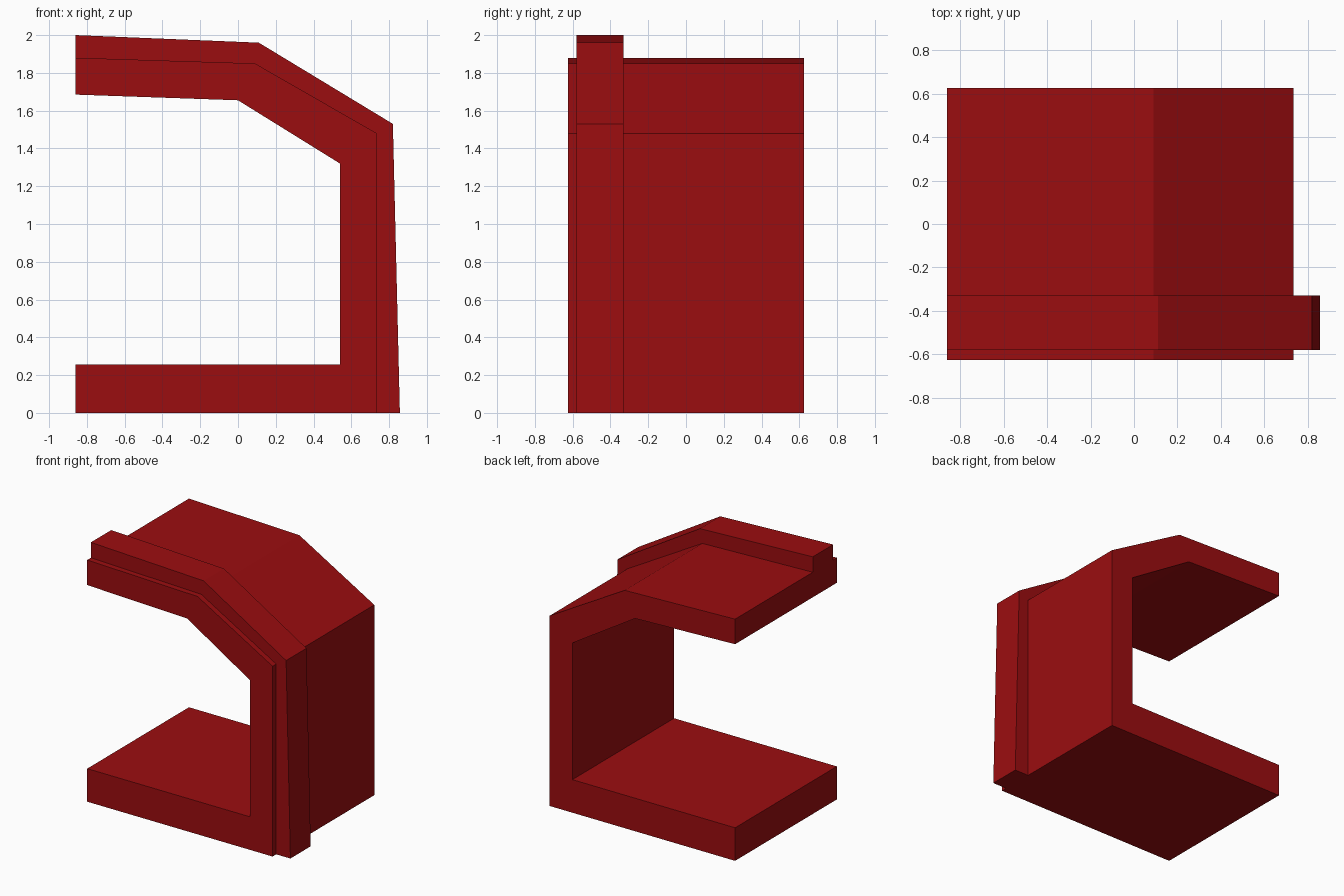
import bpy
import bmesh

cube = bpy.data.objects.get("Cube")
if cube:
    bpy.data.objects.remove(cube, do_unlink=True)

red = bpy.data.materials.new("deep red")
red.use_nodes = True
colour = (0.33, 0.004, 0.005, 1)
red.diffuse_color = colour
red.node_tree.nodes["Principled BSDF"].inputs["Base Color"].default_value = colour


def extrude_profile(name, profile, y_front, y_back):
    """Extrude an (x, z) outline along y into a flat-faced solid."""
    bm = bmesh.new()
    face = bm.faces.new([bm.verts.new((x, y_front, z)) for x, z in profile])
    moved = bmesh.ops.extrude_face_region(bm, geom=[face])["geom"]
    verts = [v for v in moved if isinstance(v, bmesh.types.BMVert)]
    bmesh.ops.translate(bm, verts=verts, vec=(0, y_back - y_front, 0))
    bmesh.ops.recalc_face_normals(bm, faces=bm.faces)
    mesh = bpy.data.meshes.new(name)
    bm.to_mesh(mesh)
    bm.free()
    mesh.materials.append(red)
    obj = bpy.data.objects.new(name, mesh)
    bpy.context.collection.objects.link(obj)
    return obj


# Outlines, each running from the open end of the roof down to the floor
LEFT = -0.86
outer = [(LEFT, 1.88), (0.09, 1.85), (0.735, 1.48), (0.735, 0)]
inner = [(LEFT, 1.685), (0, 1.655), (0.54, 1.32), (0.54, 0.257)]
rib_outer = [(LEFT, 2.0), (0.11, 1.96), (0.82, 1.53), (0.857, 0)]

# Open shell: floor, side wall, sloped shoulder and roof
floor_end = [(LEFT, 0), (LEFT, 0.257)]
extrude_profile("shell", outer + floor_end + inner[::-1], -0.625, 0.625)

# Raised rib wrapping over the roof and down the wall
extrude_profile("raised_rib", rib_outer + outer[::-1], -0.58, -0.33)
